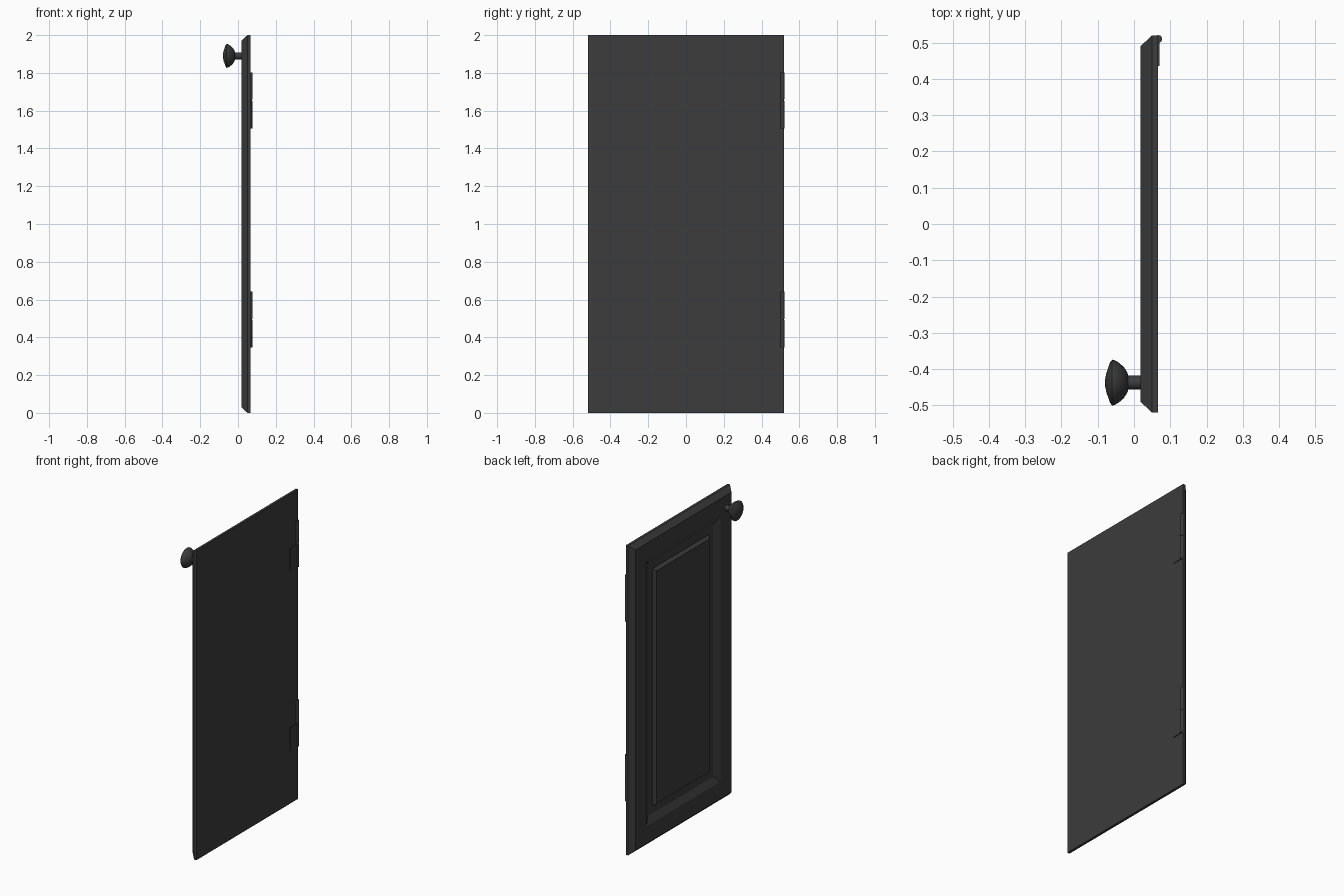
import bpy, bmesh
from math import cos, sin, pi

if "Cube" in bpy.data.objects:
    bpy.data.objects.remove(bpy.data.objects["Cube"])

mat = bpy.data.materials.new("dark_grey")
mat.diffuse_color = (0.045, 0.045, 0.045, 1)
mat.use_nodes = True
mat.node_tree.nodes["Principled BSDF"].inputs["Base Color"].default_value = mat.diffuse_color


def finish(name, bm, smooth=None):
    bmesh.ops.recalc_face_normals(bm, faces=bm.faces)
    me = bpy.data.meshes.new(name)
    bm.to_mesh(me)
    bm.free()
    ob = bpy.data.objects.new(name, me)
    bpy.context.collection.objects.link(ob)
    me.materials.append(mat)
    if smooth:
        bpy.ops.object.select_all(action='DESELECT')
        ob.select_set(True)
        bpy.context.view_layer.objects.active = ob
        bpy.ops.object.shade_smooth_by_angle(angle=smooth)
    return ob


def loft(name, rings, smooth=None):
    """Bridge equal-sized rings of points and cap both ends."""
    bm = bmesh.new()
    loops = [[bm.verts.new(p) for p in r] for r in rings]
    n = len(loops[0])
    for a, b in zip(loops, loops[1:]):
        for i in range(n):
            j = (i + 1) % n
            bm.faces.new((a[i], a[j], b[j], b[i]))
    bm.faces.new(loops[0])
    bm.faces.new(loops[-1])
    return finish(name, bm, smooth)


# Door: nested rectangles (x, inset) from the flat back to the raised panel
def rect(x, inset):
    w, lo, hi = 0.52 - inset, inset, 2 - inset
    return [(x, -w, lo), (x, w, lo), (x, w, hi), (x, -w, hi)]


door_profile = [(0.066, 0), (0.05, 0), (0.018, 0.03), (0.018, 0.142),
                (0.040, 0.185), (0.040, 0.234), (0.020, 0.248)]
loft("door_panel", [rect(x, i) for x, i in door_profile])


# Knob: lathe profile (x, radius) around the x axis
def ring_x(x, r, n=24):
    return [(x, -0.437 + r * cos(2 * pi * i / n), 1.89 + r * sin(2 * pi * i / n))
            for i in range(n)]


knob_profile = [(0.022, 0.019), (-0.016, 0.019), (-0.018, 0.027), (-0.028, 0.043),
                (-0.042, 0.055), (-0.054, 0.062), (-0.060, 0.063),
                (-0.066, 0.056), (-0.076, 0.027), (-0.080, 0.008)]
loft("knob", [ring_x(x, r) for x, r in knob_profile], 0.7)


# Hinges: two barrel knuckles, a pin and a leaf on the lower knuckle
def cylinder(name, r, z0, z1, n=16):
    return loft(name, [[(0.067 + r * cos(2 * pi * i / n), 0.51 + r * sin(2 * pi * i / n), z)
                        for i in range(n)] for z in (z0, z1)], 0.7)


for label, z in (("lower", 0.345), ("upper", 1.505)):
    cylinder(label + "_hinge_bottom_knuckle", 0.0105, z, z + 0.147)
    cylinder(label + "_hinge_top_knuckle", 0.0105, z + 0.153, z + 0.298)
    cylinder(label + "_hinge_pin", 0.007, z + 0.005, z + 0.293)
    loft(label + "_hinge_leaf", [[(0.062, 0.435, k), (0.0705, 0.435, k),
                                  (0.0705, 0.51, k), (0.062, 0.51, k)]
                                 for k in (z, z + 0.147)])
